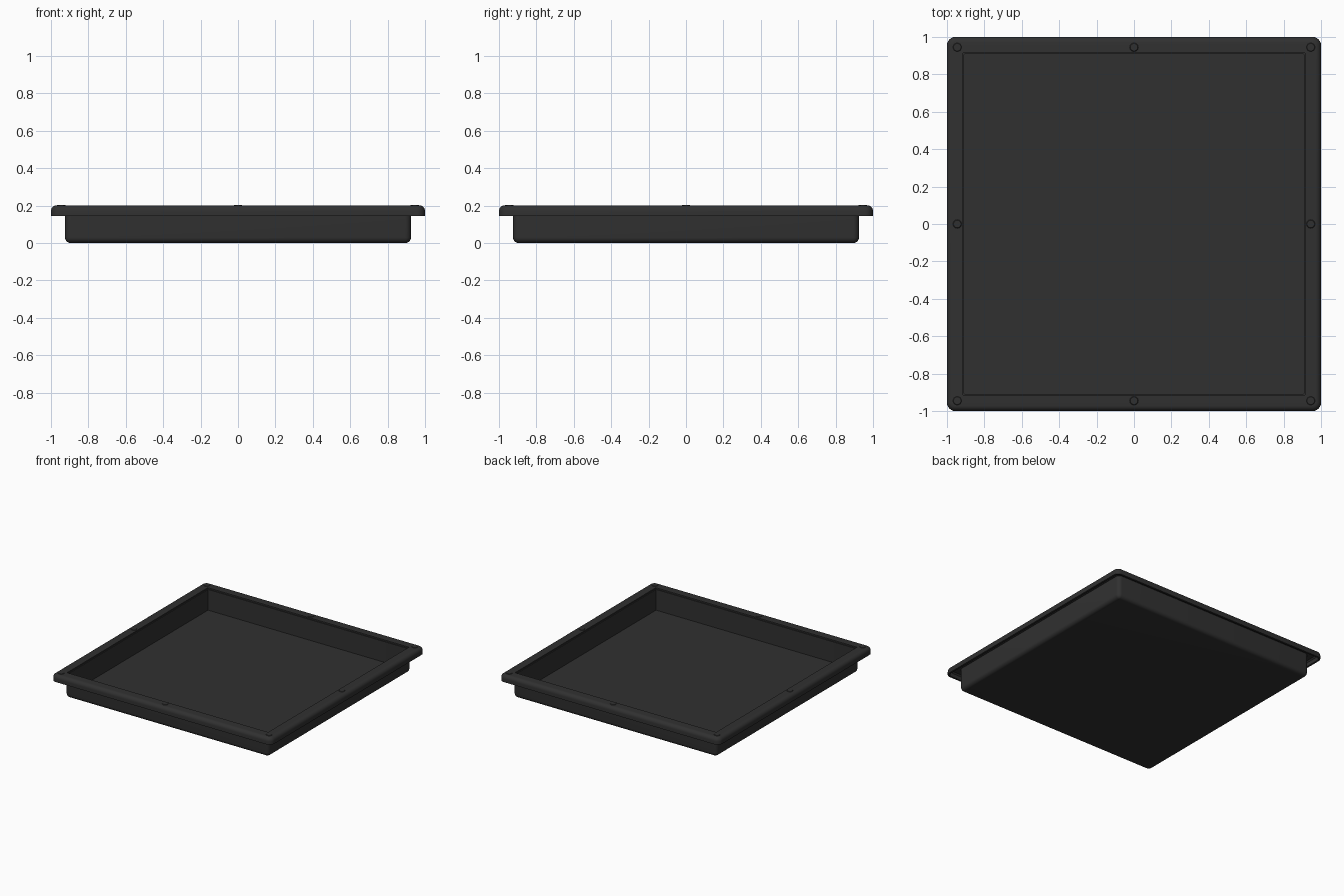
import bpy, bmesh, math

if "Cube" in bpy.data.objects:
    bpy.data.objects.remove(bpy.data.objects["Cube"])

mat = bpy.data.materials.new("charcoal plastic")
mat.diffuse_color = (0.03, 0.03, 0.03, 1)
mat.use_nodes = True
mat.node_tree.nodes["Principled BSDF"].inputs["Base Color"].default_value = mat.diffuse_color
SEG = 6


def ring(bm, half, r, z):
    """Rounded square loop of vertices."""
    out = []
    for k, (sx, sy) in enumerate([(1, 1), (-1, 1), (-1, -1), (1, -1)]):
        for i in range(SEG + 1):
            a = math.pi / 2 * (k + i / SEG)
            out.append(bm.verts.new((sx * (half - r) + r * math.cos(a),
                                     sy * (half - r) + r * math.sin(a), z)))
    return out


def finish(bm, name):
    bmesh.ops.recalc_face_normals(bm, faces=bm.faces)
    me = bpy.data.meshes.new(name)
    bm.to_mesh(me)
    bm.free()
    ob = bpy.data.objects.new(name, me)
    bpy.context.collection.objects.link(ob)
    me.materials.append(mat)
    bpy.context.view_layer.objects.active = ob
    ob.select_set(True)
    bpy.ops.object.shade_smooth_by_angle(angle=math.radians(35))
    ob.select_set(False)
    return ob


def sweep(name, profile, closed):
    """Sweep a (half, corner radius, z) profile round the square."""
    bm = bmesh.new()
    rings = [ring(bm, *p) for p in profile]
    pairs = list(zip(rings, rings[1:]))
    if closed:
        pairs.append((rings[-1], rings[0]))
    else:
        bm.faces.new(rings[0])
        bm.faces.new(rings[-1])
    n = len(rings[0])
    for a, b in pairs:
        for i in range(n):
            j = (i + 1) % n
            bm.faces.new((a[i], a[j], b[j], b[i]))
    return finish(bm, name)


def arc(half, z, r, corner, up):
    """Rounded outer edge, at the top (up=1) or bottom (up=-1)."""
    pts = []
    for i in range(SEG + 1):
        a = math.pi / 2 * i / SEG
        d = r * (1 - math.cos(a))
        pts.append((half - d, max(corner - d, 0.002), z - up * r * (1 - math.sin(a))))
    return pts


# Tray body: rounded bottom, straight walls, sharp inner corners
sweep("tray_body", arc(0.925, 0, 0.03, 0.032, -1)[::-1]
      + [(0.925, 0.032, 0.19), (0.908, 0.003, 0.19), (0.908, 0.003, 0.02)], False)

# Rim: rounded lip folded down over the wall
sweep("rim", arc(1.0, 0.201, 0.03, 0.045, 1)
      + [(0.914, 0.003, 0.201), (0.914, 0.003, 0.186),
         (0.975, 0.02, 0.186), (0.985, 0.03, 0.176),
         (0.985, 0.03, 0.145), (1.0, 0.045, 0.145)], True)

# Low studs on the rim corners and side centres
for x in (-1, 0, 1):
    for y in (-1, 0, 1):
        if x or y:
            bm = bmesh.new()
            bmesh.ops.create_cone(bm, cap_ends=True, segments=24, radius1=0.028,
                                  radius2=0.02, depth=0.008)
            bmesh.ops.translate(bm, verts=bm.verts, vec=(x * 0.945, y * 0.945, 0.2))
            finish(bm, "rim_stud")
